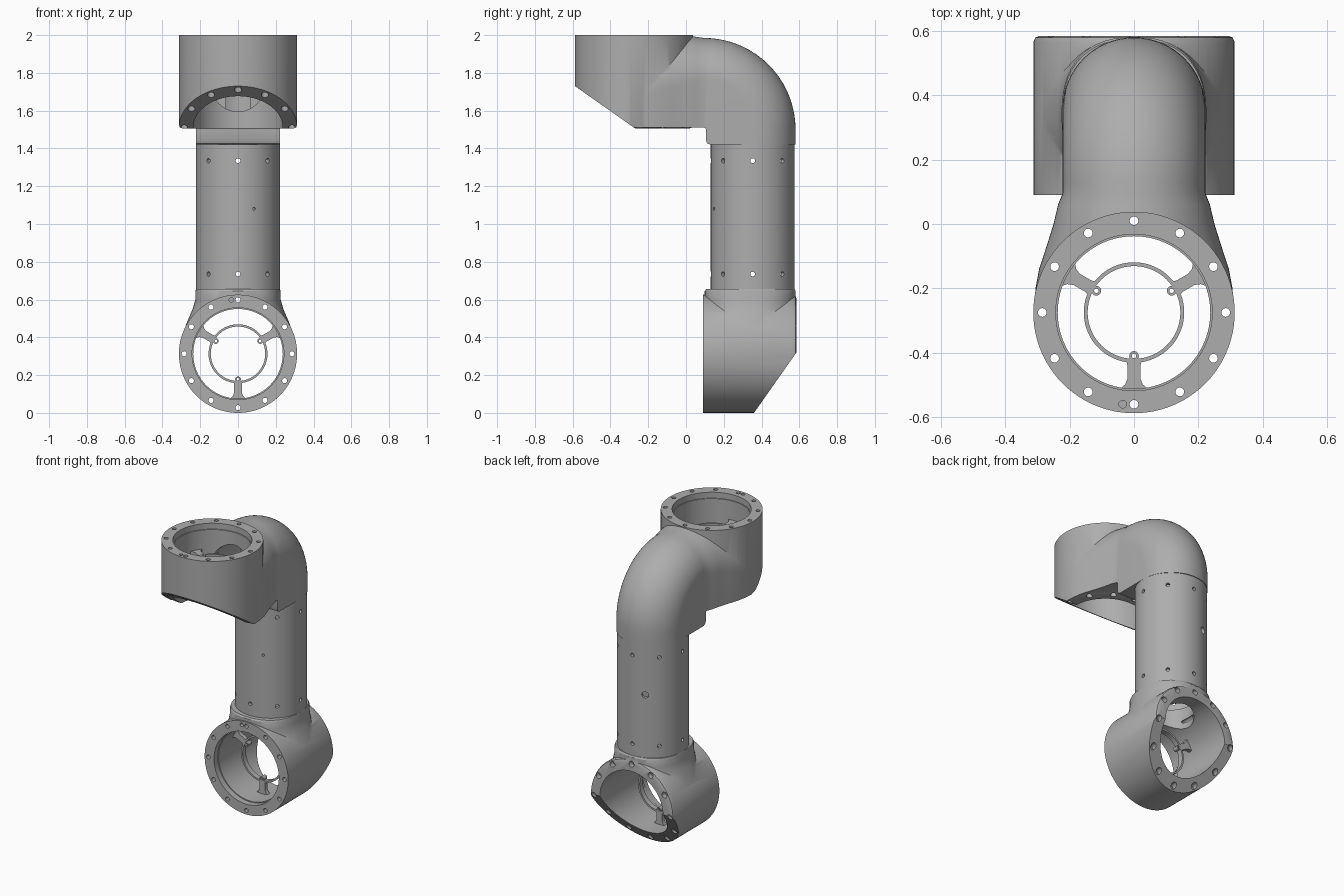
import bpy, bmesh
from math import sin, cos, pi, radians
from mathutils import Matrix, Vector

cube = bpy.data.objects.get("Cube")
if cube:
    bpy.data.objects.remove(cube, do_unlink=True)

grey = bpy.data.materials.new("metal grey")
grey.use_nodes = True
grey.diffuse_color = (0.42, 0.42, 0.42, 1)
grey.node_tree.nodes["Principled BSDF"].inputs["Base Color"].default_value = grey.diffuse_color


def make(name, bm):
    bmesh.ops.recalc_face_normals(bm, faces=bm.faces)
    mesh = bpy.data.meshes.new(name)
    bm.to_mesh(mesh)
    bm.free()
    mesh.materials.append(grey)
    ob = bpy.data.objects.new(name, mesh)
    bpy.context.collection.objects.link(ob)
    return ob


def loft(name, rings, matrix=Matrix()):
    """Skin a list of equal-length closed rings and cap both ends."""
    bm = bmesh.new()
    rows = [[bm.verts.new(matrix @ Vector(p)) for p in ring] for ring in rings]
    n = len(rows[0])
    for a, b in zip(rows, rows[1:]):
        for i in range(n):
            j = (i + 1) % n
            bm.faces.new((a[i], a[j], b[j], b[i]))
    bm.faces.new(rows[0])
    bm.faces.new(rows[-1])
    return make(name, bm)


def circle(r, z, n=96, x=0, y=0):
    return [(x + r * cos(2 * pi * i / n), y + r * sin(2 * pi * i / n), z) for i in range(n)]


def rods(name, items, matrix=Matrix(), n=20):
    """Several separate cylinders along local z: (x, y, radius, low, high)."""
    bm = bmesh.new()
    for x, y, r, lo, hi in items:
        m = matrix @ Matrix.Translation((x, y, (lo + hi) / 2))
        bmesh.ops.create_cone(bm, cap_ends=True, segments=n, radius1=r, radius2=r,
                              depth=hi - lo, matrix=m)
    return make(name, bm)


def combine(ob, other, operation="DIFFERENCE"):
    mod = ob.modifiers.new("cut", "BOOLEAN")
    mod.operation, mod.solver, mod.object = operation, "EXACT", other
    graph = bpy.context.evaluated_depsgraph_get()
    graph.update()
    mesh = bpy.data.meshes.new_from_object(ob.evaluated_get(graph))
    ob.modifiers.clear()
    ob.data = mesh
    bpy.data.objects.remove(other, do_unlink=True)


def smooth(ob):
    bpy.ops.object.select_all(action="DESELECT")
    ob.select_set(True)
    bpy.context.view_layer.objects.active = ob
    bpy.ops.object.shade_smooth_by_angle(angle=radians(32))


R, BORE, DEPTH, BOLT = 0.313, 0.237, 0.495, 0.285
ALONG_Y = Matrix.Rotation(-pi / 2, 4, "X")      # local z becomes +y


def housing(name, place, neck, dowel_side):
    # Outer drum with a rounded far edge, joined to its neck
    ob = loft(name, [circle(R, 0), circle(R, 0.02 - DEPTH), circle(R - 0.006, 0.006 - DEPTH),
                     circle(R - 0.02, -DEPTH)], place)
    combine(ob, neck, "UNION")
    # Slanted far face, bore with a shallow lip, and opening into the arm
    slope = 0.703
    wedge = [(-0.4, -0.49 + 0.4 * slope), (0.1, -0.49 - 0.1 * slope), (-0.4, -0.6)]
    combine(ob, loft("wedge", [[(x, y, z) for y, z in wedge] for x in (-0.5, 0.5)], place))
    combine(ob, loft("bore", [circle(BORE + 0.006, 0.1), circle(BORE + 0.006, -0.04),
                              circle(BORE, -0.04), circle(BORE, -0.7)], place))
    side = place @ Matrix.Translation((0, 0, -0.265)) @ ALONG_Y
    combine(ob, rods("arm_opening", [(0, 0, 0.14, 0.05, 0.5)], side, 48))
    # Bolt circle with counterbores at the far face, plus one dowel hole
    spots = [(BOLT * cos(k * pi / 6), BOLT * sin(k * pi / 6)) for k in range(12)]
    combine(ob, rods("bolts", [(x, y, 0.0135, -0.7, 0.1) for x, y in spots], place))
    combine(ob, rods("counterbores", [(x, y, 0.019, -0.7, -0.46 - slope * min(y, 0))
                                      for x, y in spots], place))
    combine(ob, rods("dowel", [(-0.035, dowel_side * BOLT, 0.012, -0.05, 0.1)], place))
    smooth(ob)


def spider(name, place):
    # Thin inner ring
    lo, hi = -0.2, -0.165
    ob = loft(name, [circle(0.156, lo), circle(0.156, hi)], place)
    combine(ob, loft("hub_hole", [circle(0.144, lo - 0.1), circle(0.144, hi + 0.1)], place))
    # Three flared spokes, each with a drilled boss
    half = [(0.15, 0.024), (0.165, 0.02), (0.205, 0.02), (0.223, 0.027), (0.242, 0.048)]
    outline = half + [(x, -y) for x, y in reversed(half)]
    for angle in (-90, 30, 150):
        turn = place @ Matrix.Rotation(radians(angle), 4, "Z")
        combine(ob, loft("spoke", [[(x, y, z) for x, y in outline]
                                   for z in (lo + 0.004, hi - 0.004)], turn), "UNION")
        combine(ob, rods("boss", [(0.135, 0, 0.015, lo - 0.002, hi + 0.002)], turn), "UNION")
        combine(ob, rods("boss_hole", [(0.135, 0, 0.007, lo - 0.1, hi + 0.1)], turn))
    smooth(ob)


# Elbow: flat-bottomed arch section swept a quarter turn, flaring into the upper drum
PY, PZ, INNER, OUTER, TUBE = 0.095, 1.5, 0.01, 0.485, 0.222


def arch(t, w=TUBE, inner=INNER, outer=OUTER, dy=0.0, dz=0.0):
    steps = 32
    section = [(-w, inner)]
    section += [(-w * cos(pi * i / steps), outer - w + w * sin(pi * i / steps))
                for i in range(steps + 1)]
    section += [(w, inner)]
    return [(x, PY + dy + r * cos(t), PZ + dz + r * sin(t)) for x, r in section]


rings = [arch(0, inner=i, dz=d) for i, d in ((0.035, -0.08), (0.017, -0.073), (INNER, -0.055))]
rings += [arch(radians(a)) for a in range(0, 91, 5)]
for y, w, top in ((0.06, 0.236, 0.49), (0.0, 0.25, 0.499), (-0.07, 0.272, 0.499),
                  (-0.14, 0.295, 0.499), (-0.2, 0.306, 0.499), (-0.26, 0.311, 0.499)):
    rings.append(arch(pi / 2, w, INNER, top, dy=y - PY))
elbow = loft("elbow", rings)
combine(elbow, rods("elbow_cavity", [(0, 0.35, 0.14, 1.3, 1.75)], n=48))

# Lower neck: rounded collar spreading into the lower drum
collar = []
for z, a, b in ((0.655, 0.222, 0.234), (0.645, 0.225, 0.241), (0.6, 0.226, 0.241),
                (0.55, 0.24, 0.241), (0.48, 0.27, 0.241), (0.42, 0.293, 0.241),
                (0.34, 0.308, 0.241)):
    ring = []
    for i in range(64):
        c, s = cos(2 * pi * i / 64), sin(2 * pi * i / 64)
        k = (abs(c) ** 2.4 + abs(s) ** 2.4) ** (-1 / 2.4)
        ring.append((a * c * k, 0.34 + b * s * k, z))
    collar.append(ring)
neck = loft("lower_neck", collar)

upper = Matrix.Translation((0, -0.275, 2))
lower = Matrix.Translation((0, 0.09, R)) @ Matrix.Rotation(pi / 2, 4, "X")
housing("upper_housing", upper, elbow, -1)
housing("lower_housing", lower, neck, 1)
spider("upper_spider", upper)
spider("lower_spider", lower)

# Hollow straight tube with two rows of screw holes and a cross-drilled pair
tube = rods("arm_tube", [(0, 0.353, TUBE, 0.625, 1.45)], n=96)
combine(tube, rods("tube_bore", [(0, 0.353, 0.2, 0.5, 1.6)], n=96))
axis = Matrix.Translation((0, 0.353, 0))
drills = [(z, k * 45, 0.0125) for z in (0.735, 1.335) for k in range(8)]
drills += [(1.08, 112.5, 0.022), (1.08, -67.5, 0.008)]
for z, angle, r in drills:
    aim = axis @ Matrix.Translation((0, 0, z)) @ Matrix.Rotation(radians(angle), 4, "Z")
    combine(tube, rods("drill", [(0, 0, r, 0.15, 0.3)], aim @ Matrix.Rotation(pi / 2, 4, "Y"), 16))
smooth(tube)
